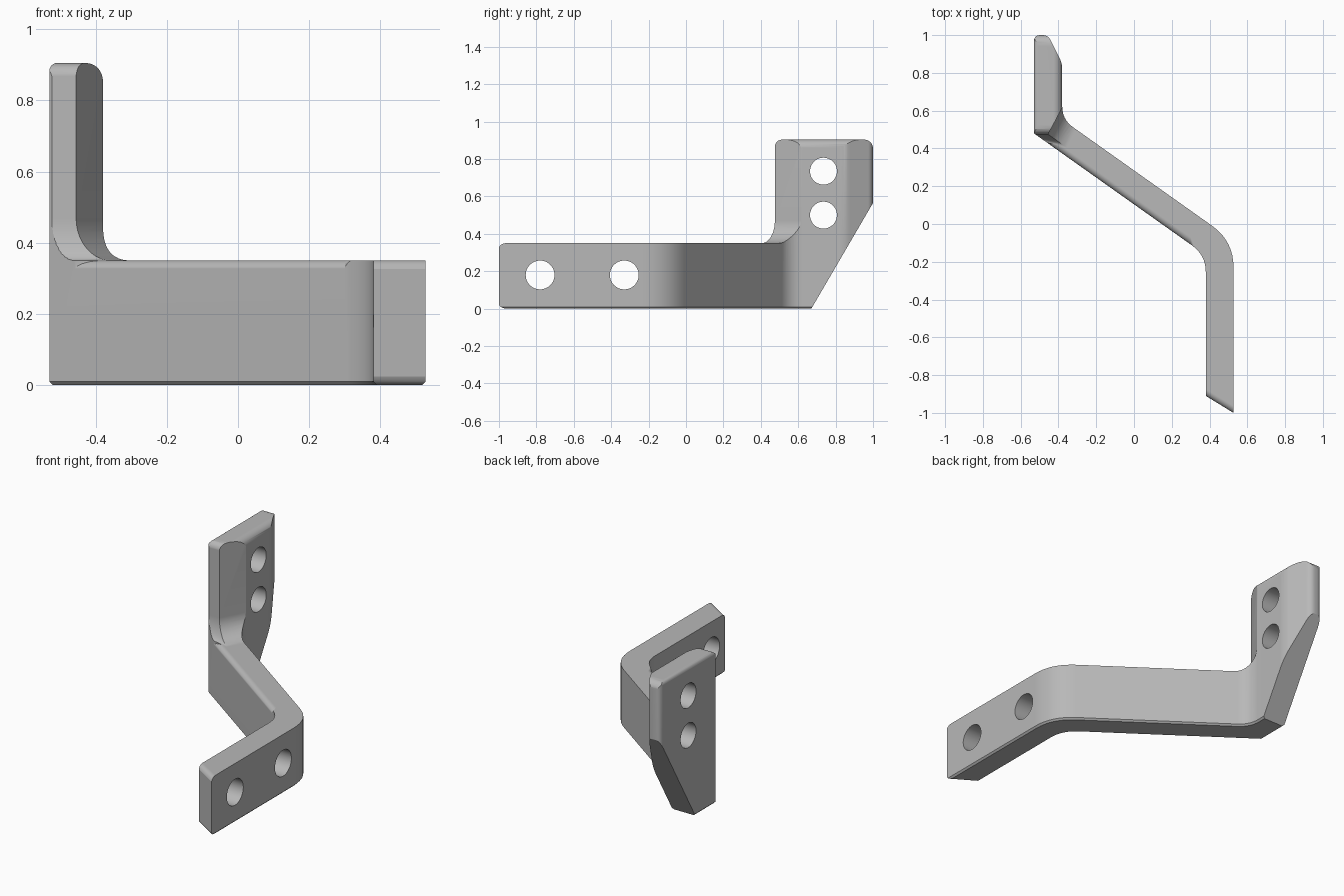
import bpy
import bmesh
from math import sin, cos, pi, sqrt
from mathutils import Vector

cube = bpy.data.objects.get("Cube")
if cube:
    bpy.data.objects.remove(cube, do_unlink=True)

steel = bpy.data.materials.new("grey_steel")
steel.use_nodes = True
GREY = (0.48, 0.48, 0.48, 1)
steel.diffuse_color = GREY
steel.node_tree.nodes["Principled BSDF"].inputs["Base Color"].default_value = GREY


def rounded(points, steps=8):
    """Outline whose corners (u, v, tangent length) are rounded."""
    out = []
    for i, p in enumerate(points):
        c = Vector(p[:2])
        if len(p) == 2:
            out.append(c)
            continue
        a = c + (Vector(points[i - 1][:2]) - c).normalized() * p[2]
        b = c + (Vector(points[(i + 1) % len(points)][:2]) - c).normalized() * p[2]
        for k in range(steps + 1):
            t = k / steps
            out.append(a * (1 - t) ** 2 + c * 2 * t * (1 - t) + b * t * t)
    return out


def stack(name, rings, bottom_chamfer=0):
    """Solid skinned through rings of equal point count."""
    bm = bmesh.new()
    rows = [[bm.verts.new(p) for p in ring] for ring in rings]
    n = len(rows[0])
    for low, high in zip(rows, rows[1:]):
        for i in range(n):
            j = (i + 1) % n
            bm.faces.new((low[i], low[j], high[j], high[i]))
    base = bm.faces.new(rows[0][::-1])
    bm.faces.new(rows[-1])
    bmesh.ops.recalc_face_normals(bm, faces=bm.faces[:])
    if bottom_chamfer:
        bmesh.ops.bevel(bm, geom=list(base.edges), offset=bottom_chamfer,
                        segments=1, profile=0.5, affect='EDGES')
    mesh = bpy.data.meshes.new(name)
    bm.to_mesh(mesh)
    bm.free()
    obj = bpy.data.objects.new(name, mesh)
    bpy.context.scene.collection.objects.link(obj)
    mesh.materials.append(steel)
    return obj


def combine(obj, tool, operation):
    """Apply a boolean and discard the tool."""
    tool.hide_render = True
    mod = obj.modifiers.new("cut", 'BOOLEAN')
    mod.operation, mod.solver, mod.object = operation, 'EXACT', tool
    mod.use_self = True
    bpy.context.view_layer.objects.active = obj
    bpy.context.view_layer.update()
    bpy.ops.object.modifier_apply(modifier=mod.name)
    bpy.data.objects.remove(tool, do_unlink=True)


# Plan outline: straight arm, diagonal web and upright plate
plan = rounded([(0.527, -1), (0.527, -0.09, 0.14), (-0.38, 0.553, 0.07),
                (-0.38, 0.85, 0.03), (-0.455, 1, 0.03), (-0.53, 1, 0.035),
                (-0.53, 0.48), (0.38, -0.165, 0.09), (0.38, -0.91)])
bracket = stack("bracket", [[(p.x, p.y, z) for p in plan] for z in (0, 1.1)], 0.01)


# Low slab with a rounded front top edge and rounded arm end
def slab_ring(z, end, front):
    e, f = end / 0.853, front / 0.816 - 0.002
    return [(0.6, -1.046 + e, z), (0.37, -0.905 + e, z), (0.37, -0.262, z),
            (0.30, -0.108 + f, z), (-0.6, 0.53 + f, z),
            (-0.6, 1.1, z), (0.6, 1.1, z)]


HEIGHT, EDGE = 0.35, 0.032
angles = [k * pi / 12 for k in range(7)]
rings = [slab_ring(EDGE * (1 - cos(a)) - 0.001 * cos(a), EDGE * (1 - sin(a)), 0)
         for a in angles]
rings += [slab_ring(HEIGHT - EDGE * (1 - sin(a)), EDGE * (1 - cos(a)), EDGE * (1 - cos(a)))
          for a in angles]
envelope = stack("slab", rings)

# Upright with chamfered front, flaring into the slab
FLARE = 0.12


def upright_ring(z):
    t = min(max(z - HEIGHT, 0), FLARE)
    d = FLARE - sqrt(FLARE ** 2 - (FLARE - t) ** 2)
    dx, dy = 0.816 * d, -0.578 * d
    return [(-0.65, 0.475, z), (-0.455 + dx, 0.475 + dy, z),
            (-0.365 + dx, 0.643 + dy, z), (-0.365 + dx, 1.15, z), (-0.65, 1.15, z)]


levels = [0.2] + [HEIGHT + FLARE * (1 - cos(k * pi / 20)) for k in range(11)] + [1]
combine(envelope, stack("upright", [upright_ring(z) for z in levels]), 'UNION')
combine(bracket, envelope, 'INTERSECT')

# Side outline: sloped rear edge and rounded top
side = rounded([(-1.1, -0.1), (0.612, -0.1), (1.001, 0.567), (1.001, 0.905, 0.06),
                (0.474, 0.905, 0.05), (0.474, 0.6), (-1.1, 0.6)])
combine(bracket, stack("side_trim", [[(x, p.x, p.y) for p in side] for x in (-1, 1)]),
        'INTERSECT')

# Front outline: rounded top of the upright
front = rounded([(-0.531, -0.1), (0.6, -0.1), (0.6, 0.6), (-0.379, 0.6),
                 (-0.379, 0.906, 0.06), (-0.531, 0.906, 0.03)])
combine(bracket, stack("front_trim", [[(p.x, y, p.y) for p in front] for y in (-1.3, 1.3)]),
        'INTERSECT')

# Bolt holes through the arm and the upright
for x, y, z, r in ((0.45, -0.78, 0.18, 0.077), (0.45, -0.33, 0.18, 0.077),
                   (-0.45, 0.735, 0.735, 0.072), (-0.45, 0.735, 0.5, 0.072)):
    circle = [(y + r * cos(k * pi / 24), z + r * sin(k * pi / 24)) for k in range(48)]
    hole = stack("hole", [[(x + s, u, v) for u, v in circle] for s in (-0.15, 0.15)])
    combine(bracket, hole, 'DIFFERENCE')

# Smooth rounds, crisp corners
bpy.ops.object.select_all(action='DESELECT')
bracket.select_set(True)
bpy.context.view_layer.objects.active = bracket
bpy.ops.object.shade_smooth_by_angle(angle=pi / 6)
weighted = bracket.modifiers.new("weighted_normals", 'WEIGHTED_NORMAL')
weighted.keep_sharp = True
